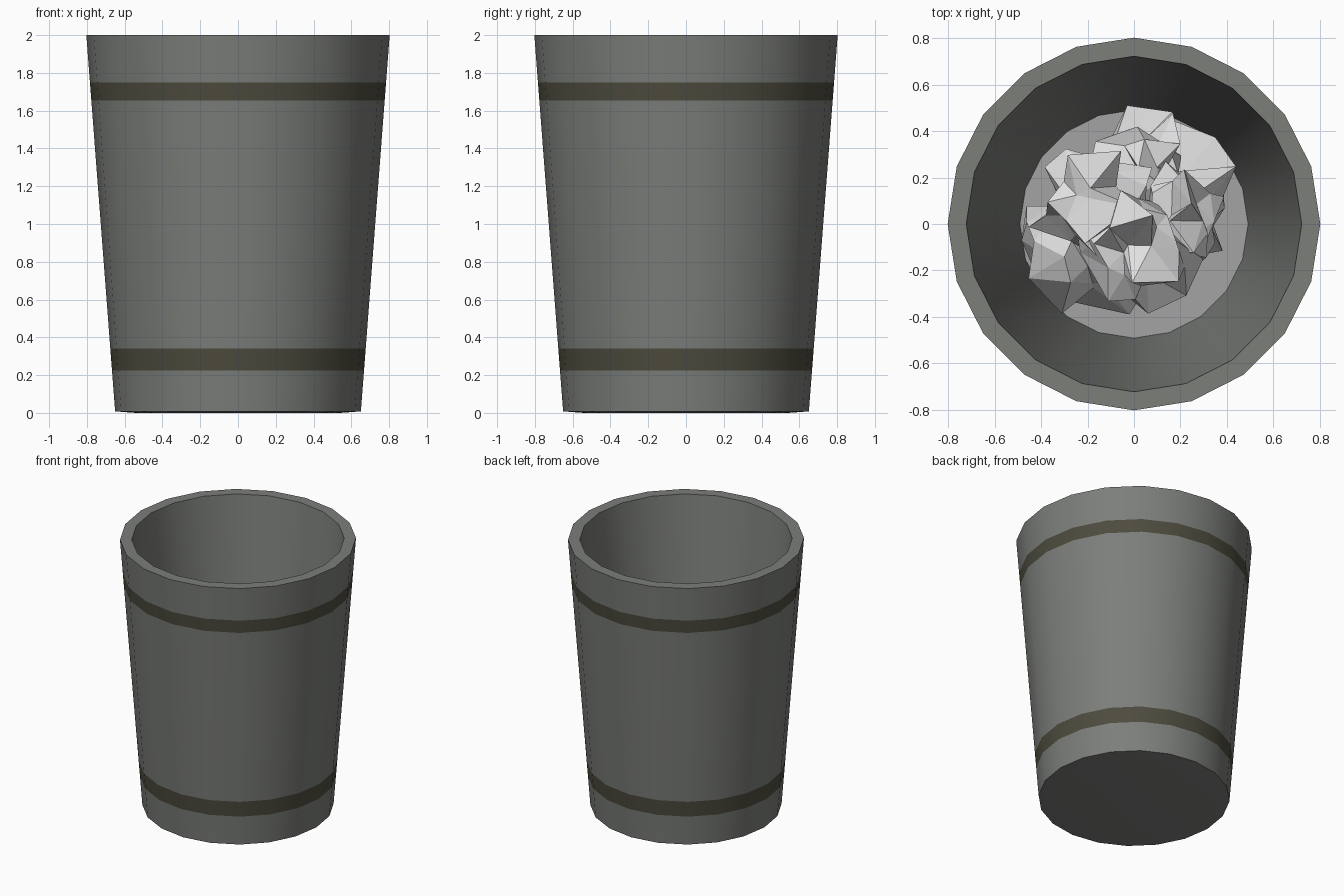
import bpy, bmesh, math, random
from mathutils import Vector

random.seed(11)
cube = bpy.data.objects.get("Cube")
if cube:
    bpy.data.objects.remove(cube)

SIDES = 20


def material(name, r, g, b):
    m = bpy.data.materials.new(name)
    m.use_nodes = True
    m.diffuse_color = (r, g, b, 1)
    bsdf = m.node_tree.nodes["Principled BSDF"]
    bsdf.inputs["Base Color"].default_value = (r, g, b, 1)
    bsdf.inputs["Roughness"].default_value = 0.8
    return m


grey = material("bin grey", 0.20, 0.21, 0.195)
olive = material("band olive", 0.075, 0.071, 0.048)
lining = material("floor light grey", 0.37, 0.37, 0.37)
white = material("paper white", 0.74, 0.74, 0.74)


def finish(name, bm, mats):
    mesh = bpy.data.meshes.new(name)
    bm.to_mesh(mesh)
    bm.free()
    ob = bpy.data.objects.new(name, mesh)
    bpy.context.collection.objects.link(ob)
    for m in mats:
        mesh.materials.append(m)
    return ob


def ring(bm, r, z):
    steps = [math.tau * i / SIDES for i in range(SIDES)]
    return [bm.verts.new((r * math.cos(a), r * math.sin(a), z)) for a in steps]


def outer_radius(z):
    return 0.65 + 0.0765 * z


def inner_radius(z):
    return 0.487 + 0.118 * z


# Bin shell: lathed profile from the base, up the outside, over the rim, down inside
bm = bmesh.new()
bands = [(0.225, 0.34), (1.655, 1.75)]
heights = [0.008] + [z for band in bands for z in band] + [2.0]
FLOOR = 0.04
profile = [(0.54, 0)] + [(outer_radius(z), z) for z in heights]
profile += [(inner_radius(2.0), 2.0), (inner_radius(FLOOR), FLOOR)]
rings = [ring(bm, r, z) for r, z in profile]
for low, high in zip(rings, rings[1:]):
    for i in range(SIDES):
        j = (i + 1) % SIDES
        bm.faces.new((low[i], low[j], high[j], high[i]))
bm.faces.new(list(reversed(rings[0])))
floor = bm.faces.new(rings[-1])
floor.material_index = 2
# Painted bands are chosen by face height
for f in bm.faces:
    z = f.calc_center_median().z
    if len(f.verts) == 4 and any(a < z < b for a, b in bands):
        f.material_index = 1
bm.normal_update()
shell = finish("bin_shell", bm, [grey, olive, lining])
bpy.ops.object.select_all(action="DESELECT")
shell.select_set(True)
bpy.context.view_layer.objects.active = shell
bpy.ops.object.shade_smooth_by_angle(angle=math.radians(30))


# Crumpled paper: faceted balls with random spikes, kept inside the bin wall
def crumpled_paper(name, centre, size):
    bm = bmesh.new()
    bmesh.ops.create_icosphere(bm, subdivisions=2, radius=1)
    for v in bm.verts:
        reach = size * random.choice((0.5, 0.65, 0.8, 1.0))
        wobble = Vector([random.uniform(-0.25, 0.25) for _ in range(3)])
        p = Vector(centre) + (v.co + wobble) * reach
        p.z = min(max(p.z, FLOOR + 0.01), 1.42)
        limit = min(inner_radius(p.z) - 0.03, 0.56)
        flat = math.hypot(p.x, p.y)
        if flat > limit:
            p.x *= limit / flat
            p.y *= limit / flat
        v.co = p
    finish(name, bm, [white])


papers = [
    ((-0.2, -0.08, 0.35), 0.36),
    ((0.16, 0.08, 0.4), 0.34),
    ((0.04, 0.26, 0.65), 0.29),
    ((-0.2, 0.08, 0.95), 0.29),
    ((0.2, 0.0, 0.85), 0.27),
    ((0.0, -0.1, 1.05), 0.28),
]
for n, (centre, size) in enumerate(papers, 1):
    crumpled_paper(f"crumpled_paper_{n}", centre, size)
